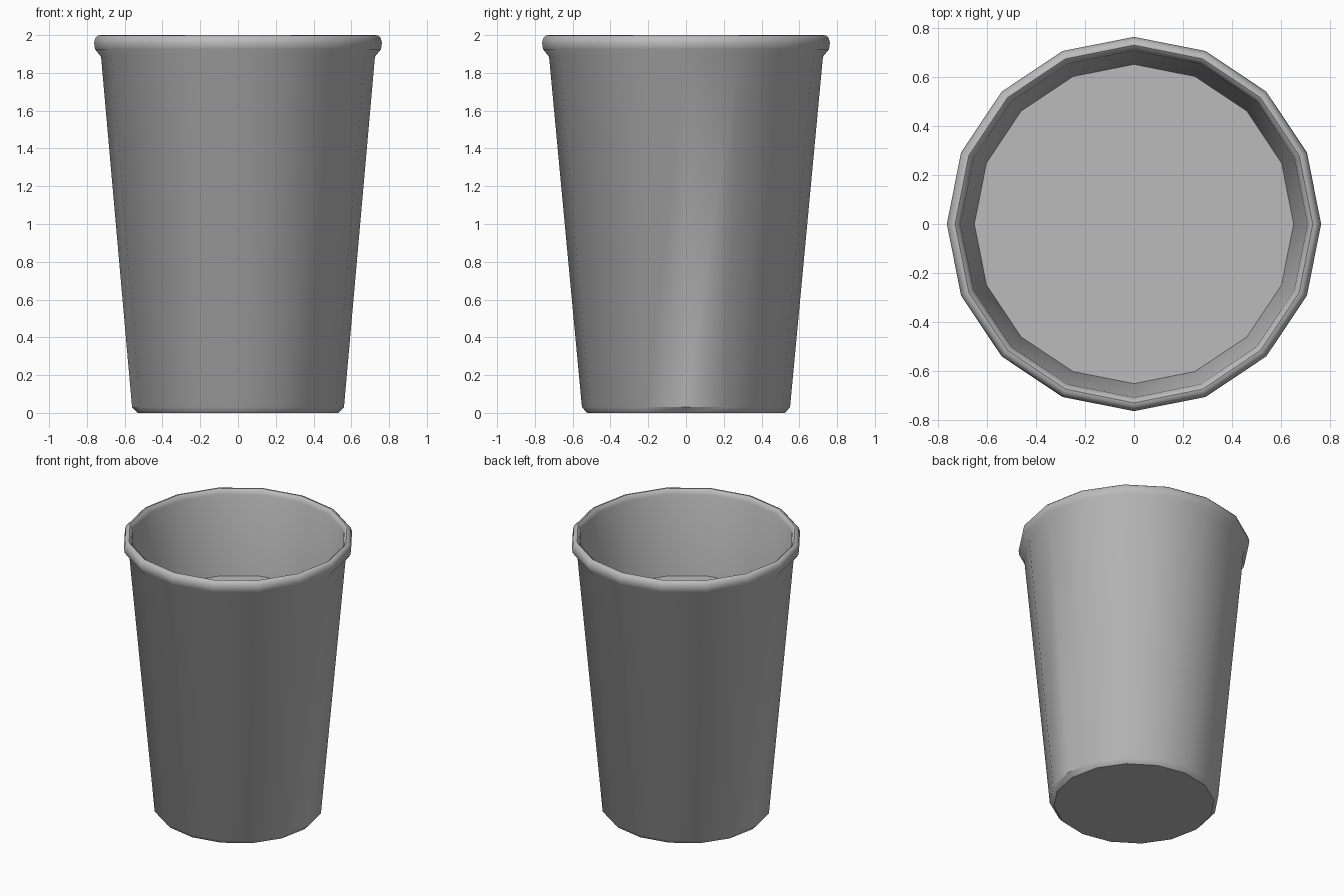
import bpy, bmesh, math

SIDES = 16

cube = bpy.data.objects.get("Cube")
if cube:
    bpy.data.objects.remove(cube, do_unlink=True)

grey = bpy.data.materials.new("plain_grey")
grey.use_nodes = True
colour = (0.5, 0.5, 0.5, 1)
grey.diffuse_color = colour
grey.node_tree.nodes["Principled BSDF"].inputs["Base Color"].default_value = colour


def lathe(name, profile, cap_start=False, cap_end=False):
    """Turn a list of (radius, height, depth scale) into a faceted round part."""
    bm = bmesh.new()
    rings = []
    for radius, z, squash in profile:
        ring = []
        for i in range(SIDES):
            a = 2 * math.pi * i / SIDES
            ring.append(bm.verts.new((radius * math.cos(a), radius * squash * math.sin(a), z)))
        rings.append(ring)
    for low, high in zip(rings, rings[1:]):
        for i in range(SIDES):
            j = (i + 1) % SIDES
            bm.faces.new((low[i], low[j], high[j], high[i]))
    if cap_start:
        bm.faces.new(rings[0][::-1])
    if cap_end:
        bm.faces.new(rings[-1])
    mesh = bpy.data.meshes.new(name)
    bm.to_mesh(mesh)
    bm.free()
    mesh.materials.append(grey)
    obj = bpy.data.objects.new(name, mesh)
    bpy.context.collection.objects.link(obj)
    bpy.ops.object.select_all(action="DESELECT")
    bpy.context.view_layer.objects.active = obj
    obj.select_set(True)
    bpy.ops.object.shade_smooth_by_angle(angle=math.radians(38))
    return obj


# Cup: chamfered base, tapered wall, rolled rim, inner wall and raised inner floor
lathe("cup", [
    (0.532, 0.0, 0.985),
    (0.561, 0.03, 0.982),
    (0.725, 1.885, 1),
    (0.757, 1.925, 1),
    (0.762, 1.96, 1),
    (0.755, 1.985, 1),
    (0.742, 1.998, 1),
    (0.728, 2.0, 1),
    (0.715, 1.99, 1),
    (0.706, 1.965, 1),
    (0.65, 1.40, 1),
], cap_start=True, cap_end=True)
